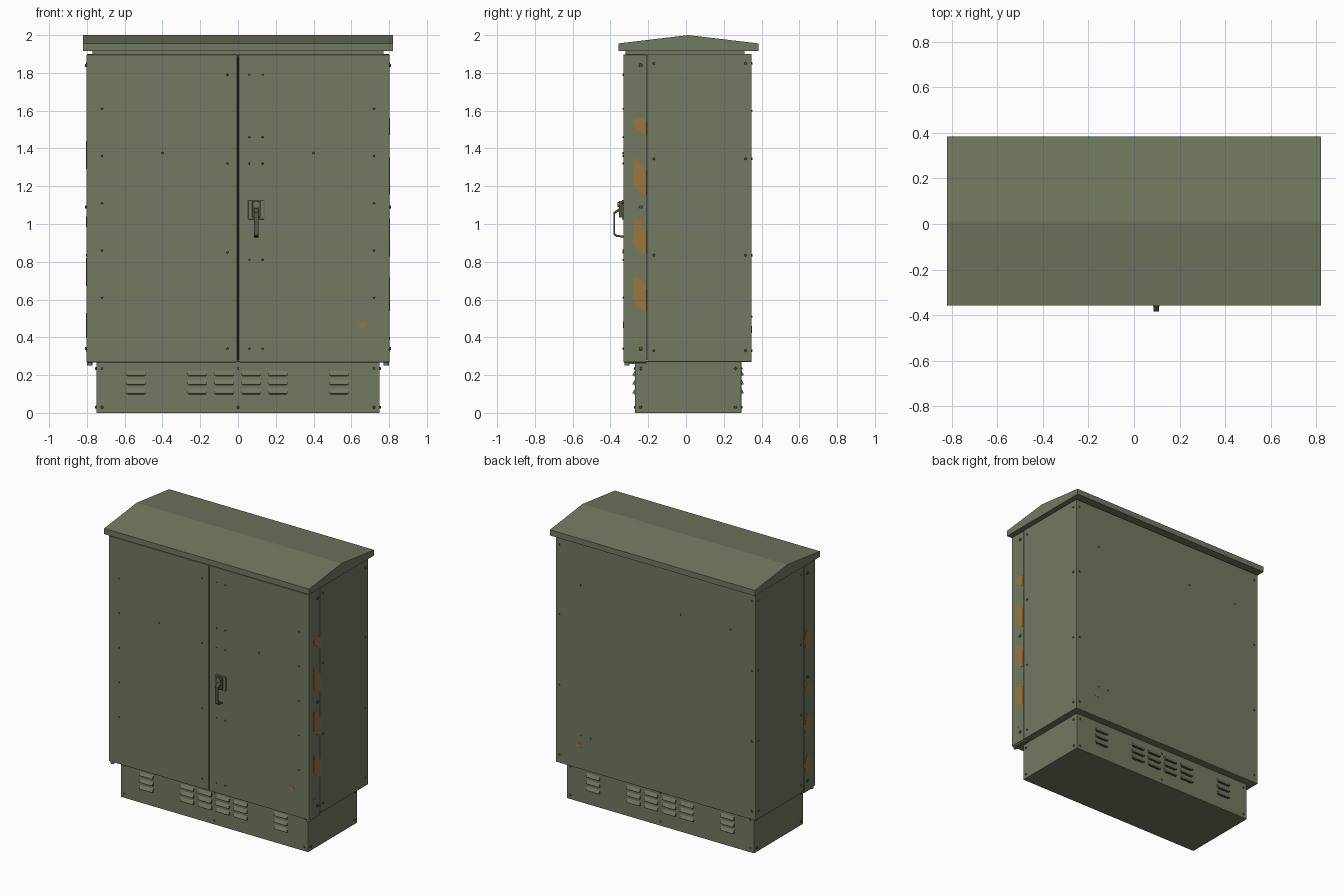
import bpy, bmesh, math
from mathutils import Vector, Matrix

if "Cube" in bpy.data.objects:
    bpy.data.objects.remove(bpy.data.objects["Cube"])


def colour(name, rgb):
    m = bpy.data.materials.new(name)
    m.diffuse_color = (*rgb, 1)
    m.use_nodes = True
    m.node_tree.nodes["Principled BSDF"].inputs["Base Color"].default_value = m.diffuse_color
    return m


GREEN = colour("olive_green_paint", (0.165, 0.192, 0.115))
DARK = colour("dark_green_metal", (0.085, 0.098, 0.058))
SEAM = colour("seam_shadow", (0.03, 0.034, 0.022))
RUST = colour("orange_rust", (0.34, 0.18, 0.048))


def finish(bm, name, mat, bevel=0.0):
    bmesh.ops.recalc_face_normals(bm, faces=bm.faces)
    me = bpy.data.meshes.new(name)
    bm.to_mesh(me)
    bm.free()
    ob = bpy.data.objects.new(name, me)
    bpy.context.collection.objects.link(ob)
    me.materials.append(mat)
    if bevel:
        mod = ob.modifiers.new("edge", 'BEVEL')
        mod.width, mod.segments = bevel, 2
        mod.limit_method = 'ANGLE'
    return ob


def add_box(bm, lo, hi):
    lo, hi = Vector(lo), Vector(hi)
    m = Matrix.Translation((lo + hi) / 2) @ Matrix.Diagonal((*(hi - lo), 1))
    bmesh.ops.create_cube(bm, size=1, matrix=m)


def box(name, lo, hi, mat=GREEN, bevel=0.0):
    bm = bmesh.new()
    add_box(bm, lo, hi)
    return finish(bm, name, mat, bevel)


def add_prism(bm, points, offset):
    """Extrude a closed outline of 3D points along an offset."""
    f = bm.faces.new([bm.verts.new(p) for p in points])
    r = bmesh.ops.extrude_face_region(bm, geom=[f])
    vs = [g for g in r["geom"] if isinstance(g, bmesh.types.BMVert)]
    bmesh.ops.translate(bm, verts=vs, vec=offset)
    

def add_cyl(bm, pos, axis, r, depth, seg=10, taper=1.0):
    rot = Vector((0, 0, 1)).rotation_difference(Vector(axis)).to_matrix().to_4x4()
    bmesh.ops.create_cone(bm, cap_ends=True, segments=seg, radius1=r, radius2=r * taper,
                          depth=depth, matrix=Matrix.Translation(pos) @ rot)


# Plinth, main housing and the recessed strips between the big parts
box("plinth", (-0.75, -0.27, 0), (0.75, 0.293, 0.275), GREEN, 0.002)
box("housing", (-0.80, -0.204, 0.27), (0.80, 0.347, 1.90), GREEN, 0.003)
box("door_seal", (-0.793, -0.30, 0.28), (0.793, -0.20, 1.89), SEAM)
box("roof_neck", (-0.77, -0.32, 1.885), (0.77, 0.31, 1.925), GREEN)

# Double doors with a narrow centre gap
box("left_door", (-0.802, -0.332, 0.268), (-0.003, -0.208, 1.897), GREEN, 0.004)
box("right_door", (0.003, -0.332, 0.268), (0.802, -0.208, 1.897), GREEN, 0.004)

# Low gabled roof with a vertical lip
bm = bmesh.new()
roof = [(-0.358, 1.915), (-0.358, 1.956), (0.012, 2.0), (0.384, 1.956), (0.384, 1.915)]
add_prism(bm, [(-0.82, y, z) for y, z in roof], (1.64, 0, 0))
finish(bm, "roof", GREEN)

# Louvre vents: wedges open at the bottom with a dark slot under each
hoods, slots = bmesh.new(), bmesh.new()
for face, s in ((-0.27, -1), (0.293, 1)):
    for x in (-0.54, -0.215, -0.073, 0.07, 0.212, 0.535):
        for z in (0.198, 0.150, 0.102):
            prof = [(face - s * 0.002, z + 0.030), (face + s * 0.012, z + 0.006),
                    (face + s * 0.012, z), (face - s * 0.002, z)]
            add_prism(hoods, [(x - 0.052, y, h) for y, h in prof], (0.104, 0, 0))
            ys = sorted((face, face + s * 0.002))
            add_box(slots, (x - 0.046, ys[0], z - 0.006), (x + 0.046, ys[1], z))
finish(hoods, "vent_hoods", GREEN)
finish(slots, "vent_slots", SEAM)

# Lock plate, keyhole boss and swing handle
box("lock_plate", (0.054, -0.340, 1.025), (0.140, -0.330, 1.128), GREEN, 0.002)
box("lock_body", (0.074, -0.355, 1.035), (0.120, -0.338, 1.122), DARK, 0.005)
bm = bmesh.new()
add_cyl(bm, (0.097, -0.357, 1.103), (0, -1, 0), 0.014, 0.010, 16)
finish(bm, "lock_barrel", GREEN)
bm = bmesh.new()
grip = [(-0.352, 1.085), (-0.384, 1.062), (-0.384, 0.942), (-0.370, 0.932), (-0.332, 0.928),
        (-0.332, 0.938), (-0.367, 0.943), (-0.375, 0.950), (-0.375, 1.055), (-0.352, 1.068)]
add_prism(bm, [(0.085, y, z) for y, z in grip], (0.024, 0, 0))
finish(bm, "door_handle", DARK, 0.002)

# Hinge feet under the outer door corners
bm = bmesh.new()
for s in (-1, 1):
    add_cyl(bm, (s * 0.785, -0.312, 0.261), (0, 0, 1), 0.014, 0.022, 12)
    add_box(bm, (s * 0.785 - 0.013, -0.31, 0.258), (s * 0.785 + 0.013, -0.208, 0.269))
finish(bm, "hinge_feet", GREEN)

# Bolts and rivets
bolts, rivets = bmesh.new(), bmesh.new()
rows = (0.61, 0.86, 1.11, 1.36, 1.61)
for x in (-0.72, 0.72):
    for z in rows:
        add_cyl(rivets, (x, -0.333, z), (0, -1, 0), 0.006, 0.006, 8, 0.6)
for z in (0.34, 0.81, 1.32, 1.46, 1.79):
    for x in (0.06, 0.13):
        add_cyl(rivets, (x, -0.333, z), (0, -1, 0), 0.006, 0.006, 8, 0.6)
for z in (0.34, 0.85, 1.32, 1.79):
    add_cyl(rivets, (-0.055, -0.333, z), (0, -1, 0), 0.007, 0.007, 8, 0.6)
for x in (-0.4, 0.4):
    add_cyl(rivets, (x, -0.333, 1.375), (0, -1, 0), 0.007, 0.007, 8, 0.6)
for s in (-1, 1):
    for z in (0.34, 1.09, 1.84):
        add_cyl(bolts, (s * 0.804, -0.24, z), (s, 0, 0), 0.011, 0.010, 6, 0.8)
    for y in (-0.17, 0.315):
        for z in (0.33, 0.835, 1.345, 1.85):
            add_cyl(bolts, (s * 0.801, y, z), (s, 0, 0), 0.008, 0.008, 8, 0.7)
    for z in (0.33, 0.835, 1.345, 1.85):
        add_cyl(bolts, (s * 0.77, 0.348, z), (0, 1, 0), 0.008, 0.008, 8, 0.7)
    for y in (-0.24, 0.262):
        for z in (0.03, 0.235):
            add_cyl(bolts, (s * 0.751, y, z), (s, 0, 0), 0.009, 0.010, 8, 0.7)
for x in (-0.72, 0, 0.72):
    for z in (0.03, 0.235):
        for y, s in ((-0.271, -1), (0.294, 1)):
            add_cyl(bolts, (x, y, z), (0, s, 0), 0.008, 0.008, 8, 0.7)
for x, z in ((-0.2, 1.6), (0.6, 1.6), (-0.6, 1.6), (0.6, 0.51), (0.52, 0.51)):
    add_cyl(rivets, (x, 0.348, z), (0, 1, 0), 0.006, 0.006, 8, 0.6)
finish(bolts, "frame_bolts", DARK)
finish(rivets, "door_rivets", DARK)

# Rust patches as thin plates on the door sides
bm = bmesh.new()
right_patches = [
    [(-.28, 1.55), (-.26, 1.56), (-.22, 1.558), (-.209, 1.54), (-.209, 1.47), (-.225, 1.475), (-.28, 1.52)],
    [(-.28, 1.35), (-.262, 1.345), (-.209, 1.285), (-.209, 1.155), (-.225, 1.157), (-.28, 1.20)],
    [(-.28, 1.03), (-.24, 1.02), (-.209, 0.96), (-.209, 0.84), (-.232, 0.845), (-.28, 0.89)],
    [(-.28, .71), (-.26, .72), (-.22, .69), (-.209, .65), (-.209, .54), (-.225, .54), (-.28, .59)],
]
for p in right_patches:
    add_prism(bm, [(0.8005, y, z) for y, z in p], (0.003, 0, 0))


def add_spot(bm, x, c, ry, rz, normal_x):
    """Small rounded irregular patch on a side (normal_x) or front/back face."""
    pts = []
    for i in range(9):
        a = 2 * math.pi * i / 9
        k = 1 - 0.18 * (i % 2)
        u, v = c[0] + ry * k * math.cos(a), c[1] + rz * k * math.sin(a)
        pts.append((x, u, v) if normal_x else (u, x, v))
    add_prism(bm, pts, (0.003, 0, 0) if normal_x else (0, 0.003, 0))


add_spot(bm, 0.8005, (-0.265, 0.395), 0.012, 0.008, True)
for z, h in ((1.36, 0.08), (1.01, 0.03), (0.74, 0.08), (0.46, 0.07)):
    add_spot(bm, -0.8035, (-0.245, z), 0.035, h, True)
add_spot(bm, -0.3335, (0.66, 0.465), 0.024, 0.018, False)
add_spot(bm, 0.3455, (0.615, 0.44), 0.026, 0.019, False)
finish(bm, "rust_patches", RUST)
